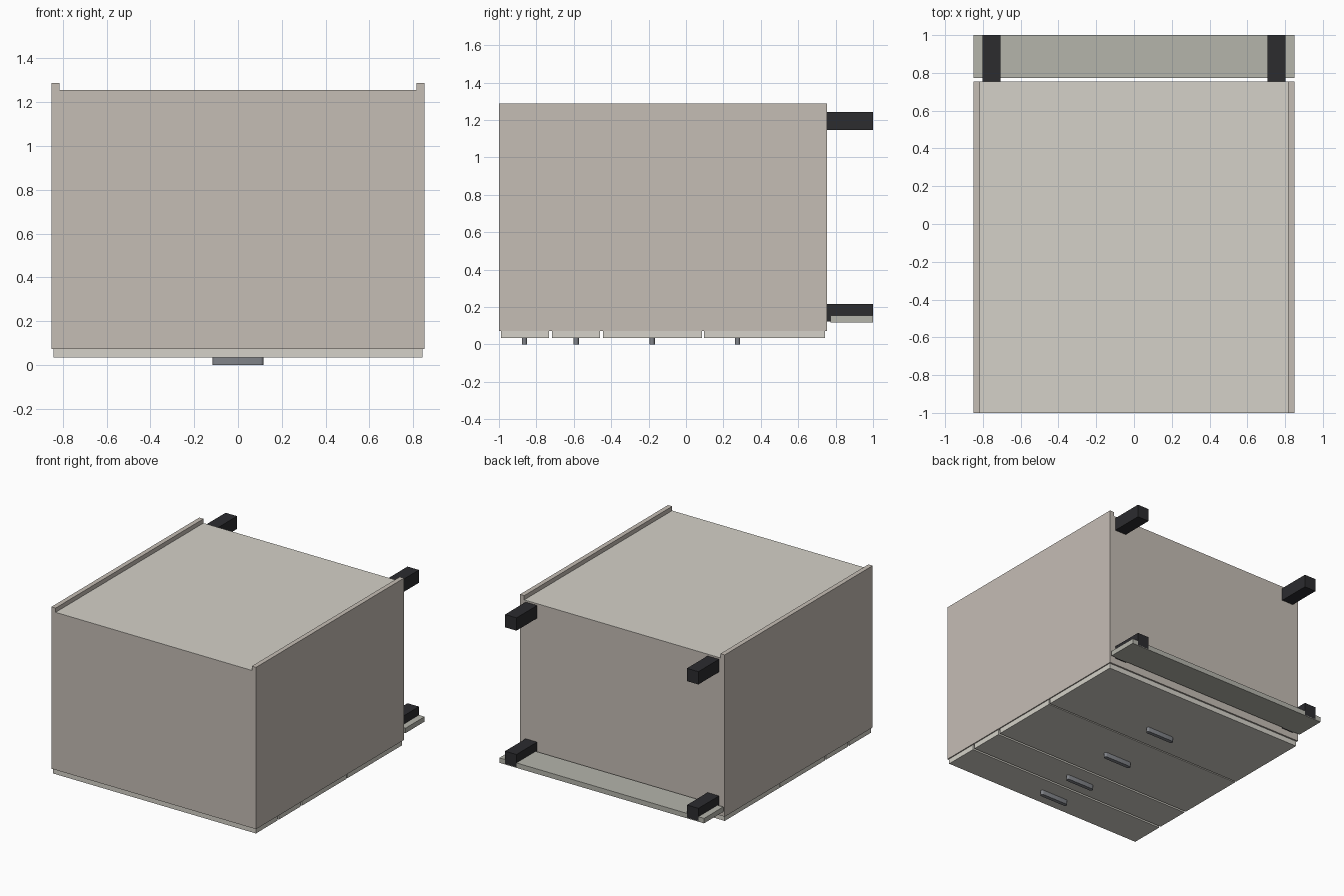
import bpy, bmesh, math

if "Cube" in bpy.data.objects:
    bpy.data.objects.remove(bpy.data.objects["Cube"])


def material(name, rgb):
    m = bpy.data.materials.new(name)
    m.diffuse_color = (*rgb, 1)
    m.use_nodes = True
    m.node_tree.nodes["Principled BSDF"].inputs["Base Color"].default_value = m.diffuse_color
    return m


CARCASS = material("warm_panel", (0.56, 0.51, 0.46))
FRONT = material("light_panel", (0.66, 0.64, 0.58))
PLINTH = material("grey_panel", (0.46, 0.46, 0.41))
BLACK = material("black", (0.025, 0.025, 0.028))
METAL = material("metal", (0.22, 0.23, 0.25))


def finish(name, bm, mat):
    bmesh.ops.recalc_face_normals(bm, faces=bm.faces)
    me = bpy.data.meshes.new(name)
    bm.to_mesh(me)
    bm.free()
    me.materials.append(mat)
    ob = bpy.data.objects.new(name, me)
    bpy.context.collection.objects.link(ob)
    return ob


def box(name, x, y, z, mat):
    """Box spanning the (min, max) pairs x, y, z."""
    bm = bmesh.new()
    bmesh.ops.create_cube(bm, size=1)
    for v in bm.verts:
        v.co = [(a + b) / 2 + c * (b - a) for c, (a, b) in zip(v.co, (x, y, z))]
    return finish(name, bm, mat)


def handle(name, y):
    """Bar pull with rounded ends, standing out from the drawer face."""
    half, r, steps = 0.116, 0.014, 8
    bm = bmesh.new()
    ring = []
    for side in (1, -1):
        for i in range(steps + 1):
            a = math.pi * i / steps - math.pi / 2
            ring.append((side * (half - r + r * math.cos(a)), y + side * r * math.sin(a), 0))
    face = bm.faces.new([bm.verts.new(p) for p in ring])
    ext = bmesh.ops.extrude_face_region(bm, geom=[face], use_keep_orig=True)
    for g in ext["geom"]:
        if isinstance(g, bmesh.types.BMVert):
            g.co.z = 0.035
    ob = finish(name, bm, METAL)
    bpy.ops.object.select_all(action='DESELECT')
    ob.select_set(True)
    bpy.context.view_layer.objects.active = ob
    bpy.ops.object.shade_smooth_by_angle(angle=math.radians(35))


# The chest lies on its drawer fronts: its top faces -y, its back faces +z
T = 0.035
inner = 0.85 - T
for s, label in ((-1, "left"), (1, "right")):
    xs = sorted((s * inner, s * 0.85))
    box(label + "_side", xs, (-1, 0.755), (0.073, 1.288), CARCASS)
box("top_panel", (-inner, inner), (-1, -1 + T), (0.073, 1.255), CARCASS)
box("bottom_panel", (-inner, inner), (0.755 - T, 0.755), (0.073, 1.255), CARCASS)
box("back_panel", (-inner, inner), (-1 + T, 0.755 - T), (1.235, 1.255), FRONT)
box("back_panel_rim", (-inner, inner), (-1, 0.755), (1.25, 1.256), FRONT)

# Drawer fronts and pulls: (y min, y max, handle y)
drawers = [(-0.99, -0.733, -0.864), (-0.717, -0.46, -0.587),
           (-0.444, 0.086, -0.181), (0.096, 0.743, 0.276)]
for i, (y0, y1, yh) in enumerate(drawers, 1):
    box(f"drawer_front_{i}", (-0.842, 0.842), (y0, y1), (0.035, 0.073), FRONT)
    handle(f"drawer_handle_{i}", yh)

# Four square feet
for s, label in ((-1, "left"), (1, "right")):
    xs = sorted((s * 0.708, s * 0.803))
    for z, end in (((0.122, 0.217), "front"), ((1.147, 1.243), "back")):
        box(f"{end}_{label}_foot", xs, (0.755, 1), z, BLACK)

# Plinth board across the front feet
box("plinth", (-0.85, 0.85), (0.772, 1), (0.117, 0.154), PLINTH)
